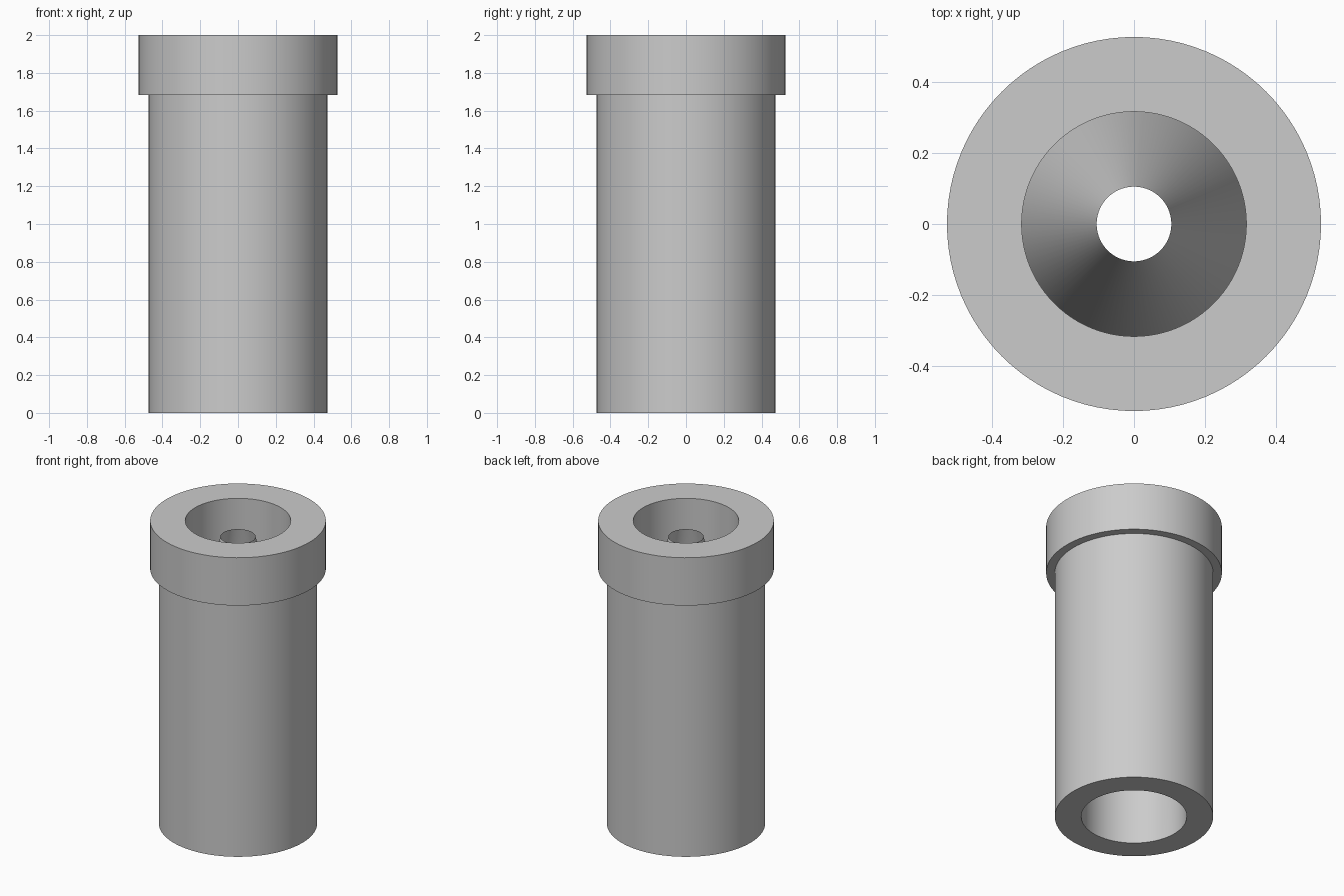
import bpy
import bmesh
import math

cube = bpy.data.objects.get("Cube")
if cube:
    bpy.data.objects.remove(cube, do_unlink=True)

SIDES = 96

grey = bpy.data.materials.new("plain_grey")
grey.use_nodes = True
colour = (0.6, 0.6, 0.6, 1)
grey.diffuse_color = colour
grey.node_tree.nodes["Principled BSDF"].inputs["Base Color"].default_value = colour


def lathe(name, profile):
    """Spin a closed (radius, height) profile about the z axis."""
    bm = bmesh.new()
    verts = [bm.verts.new((r, 0, z)) for r, z in profile]
    edges = [bm.edges.new((a, b)) for a, b in zip(verts, verts[1:] + verts[:1])]
    bmesh.ops.spin(bm, geom=verts + edges, cent=(0, 0, 0), axis=(0, 0, 1),
                   angle=math.tau, steps=SIDES, use_merge=True)
    bmesh.ops.remove_doubles(bm, verts=bm.verts, dist=1e-4)
    bmesh.ops.recalc_face_normals(bm, faces=bm.faces)
    mesh = bpy.data.meshes.new(name)
    bm.to_mesh(mesh)
    bm.free()
    mesh.materials.append(grey)
    obj = bpy.data.objects.new(name, mesh)
    bpy.context.collection.objects.link(obj)
    bpy.ops.object.select_all(action="DESELECT")
    obj.select_set(True)
    bpy.context.view_layer.objects.active = obj
    bpy.ops.object.shade_smooth_by_angle(angle=math.radians(30))
    return obj


body, collar, bore, hole = 0.474, 0.526, 0.316, 0.105
collar_z, tip_z, cone_top_z, cone_under_z = 1.684, 1.895, 0.95, 0.85

# Collared tube with an inner cone that rises to a narrow opening
lathe("collared_tube", [
    (body, 0), (body, collar_z), (collar, collar_z), (collar, 2),
    (bore, 2), (bore, cone_top_z), (hole, tip_z),
    (bore, cone_under_z), (bore, 0),
])
